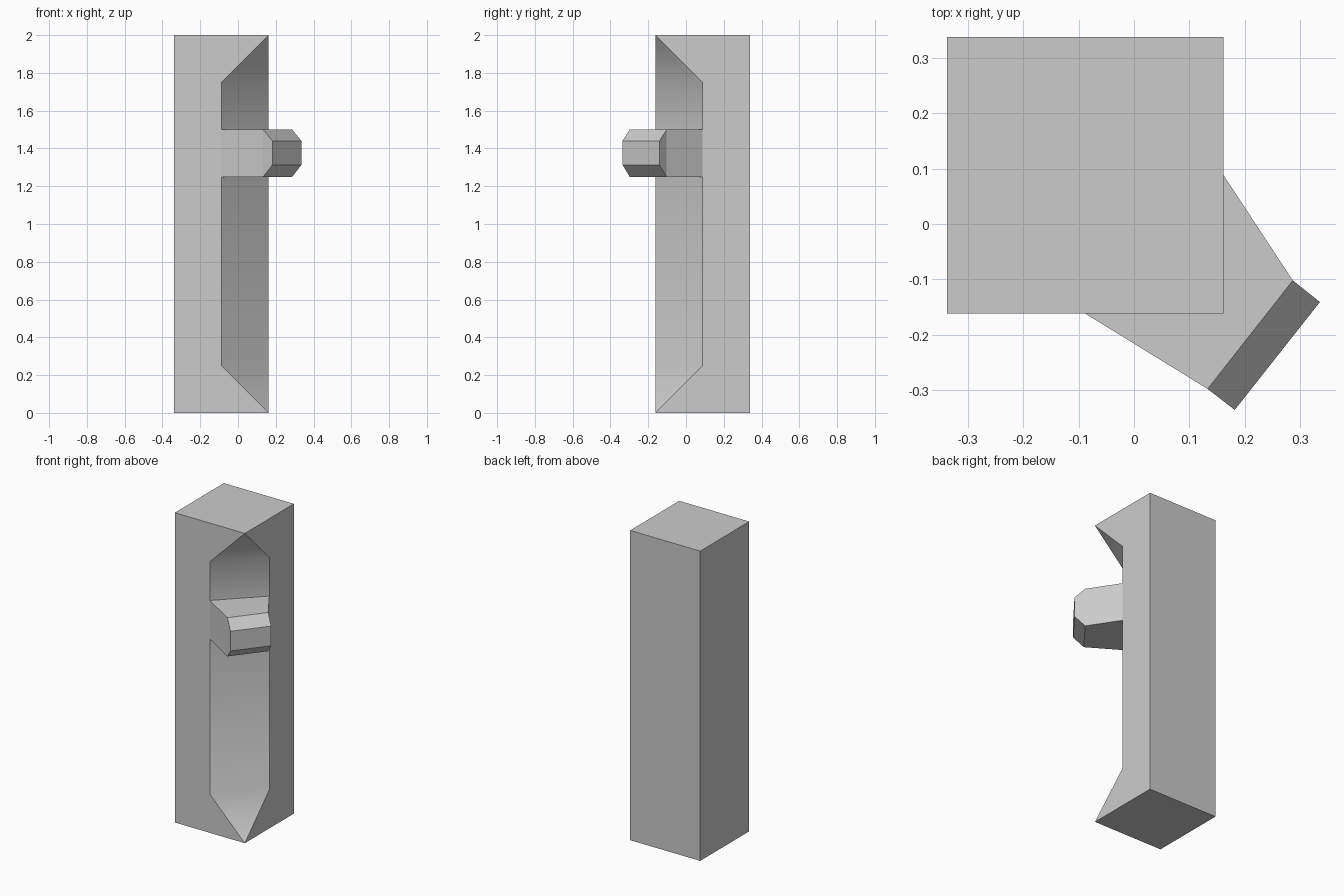
import bpy, bmesh

if "Cube" in bpy.data.objects:
    bpy.data.objects.remove(bpy.data.objects["Cube"])

LO, HI, CUT = -0.338, 0.162, -0.088   # post extents (y mirrors x) and corner cut start
LEVELS = (0.25, 1.25, 1.5, 1.75)      # cut start, peg bottom, peg top, cut end

bm = bmesh.new()


def ring(z):
    return [bm.verts.new((x, y, z)) for x, y in
            ((LO, -HI), (HI, -HI), (HI, -LO), (LO, -LO))]


# Square post with its front right corner cut back between the ends
bot, top = ring(0), ring(2)
left = [bm.verts.new((CUT, -HI, z)) for z in LEVELS]
right = [bm.verts.new((HI, -CUT, z)) for z in LEVELS]
bm.faces.new(bot[::-1])
bm.faces.new(top)
bm.faces.new([bot[0], bot[1], *left, top[1], top[0]])
bm.faces.new([bot[1], bot[2], top[2], top[1], *right[::-1]])
for i in (2, 3):
    j = (i + 1) % 4
    bm.faces.new([bot[i], bot[j], top[j], top[i]])

# Smooth-shaded corner cut with a triangular run-out at each end
cut = [bm.faces.new([bot[1], right[0], left[0]]),
       bm.faces.new([top[1], left[3], right[3]])]
strip = [bm.faces.new([left[i], right[i], right[i + 1], left[i + 1]]) for i in range(3)]
for f in cut + [strip[0], strip[2]]:
    f.smooth = True

# Angled peg grown from the middle of the cut, with a tapered tip
face = strip[1]
for (lx, ly), (rx, ry), z0, z1 in (
        ((0.133, -0.298), (0.287, -0.102), 1.25, 1.5),
        ((0.182, -0.336), (0.336, -0.141), 1.313, 1.44)):
    face = bmesh.ops.extrude_discrete_faces(bm, faces=[face])["faces"][0]
    order = sorted(face.verts, key=lambda v: v.co.z)
    for pair, z in ((order[:2], z0), (order[2:], z1)):
        a, b = sorted(pair, key=lambda v: v.co.x)
        a.co, b.co = (lx, ly, z), (rx, ry, z)

bmesh.ops.recalc_face_normals(bm, faces=bm.faces[:])
mesh = bpy.data.meshes.new("post_with_peg")
bm.to_mesh(mesh)
bm.free()
bpy.context.collection.objects.link(bpy.data.objects.new("post_with_peg", mesh))
